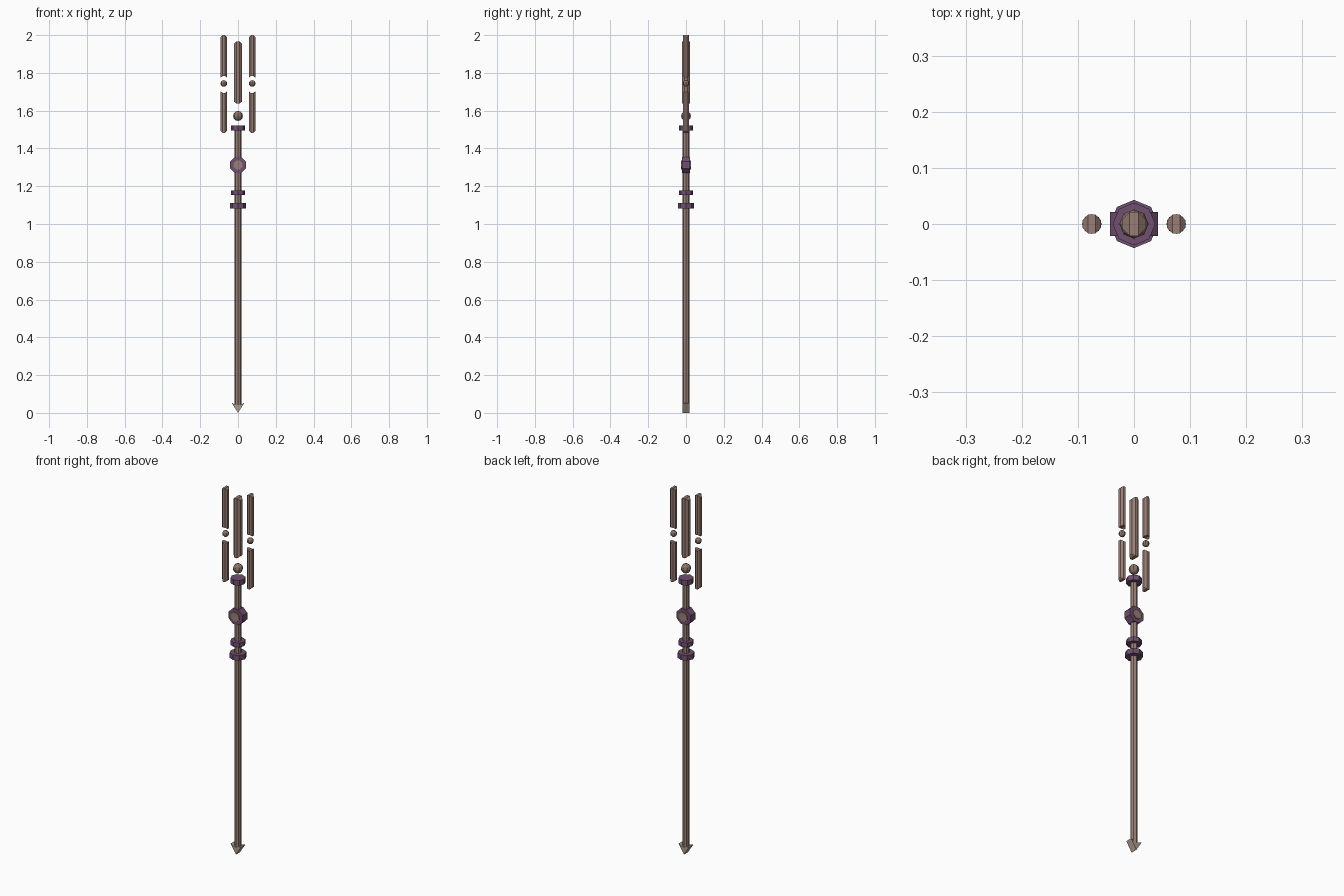
import bpy, bmesh, math
from mathutils import Matrix

if "Cube" in bpy.data.objects:
    bpy.data.objects.remove(bpy.data.objects["Cube"])


def material(name, rgb):
    m = bpy.data.materials.new(name)
    lin = [(c / 255 / 12.92 if c < 11 else ((c / 255 + 0.055) / 1.055) ** 2.4) for c in rgb]
    m.diffuse_color = (*lin, 1)
    m.use_nodes = True
    m.node_tree.nodes["Principled BSDF"].inputs["Base Color"].default_value = m.diffuse_color
    return m


WOOD = material("dusty brown", (154, 127, 118))
BEAD = material("bead brown", (142, 120, 106))
PURPLE = material("muted purple", (112, 80, 112))
STONE = material("pale stone", (172, 158, 142))


def finish(name, bm, mat):
    bmesh.ops.recalc_face_normals(bm, faces=bm.faces)
    me = bpy.data.meshes.new(name)
    bm.to_mesh(me)
    bm.free()
    me.materials.append(mat)
    ob = bpy.data.objects.new(name, me)
    bpy.context.collection.objects.link(ob)
    return ob


def prism(name, r, depth, z, mat, turn=0.0, along_y=False):
    """Eight-sided prism centred at height z."""
    bm = bmesh.new()
    mtx = Matrix.Translation((0, 0, z))
    if along_y:
        mtx = mtx @ Matrix.Rotation(math.pi / 2, 4, 'X')
    mtx = mtx @ Matrix.Rotation(turn, 4, 'Z')
    bmesh.ops.create_cone(bm, cap_ends=True, segments=8, radius1=r, radius2=r,
                          depth=depth, matrix=mtx)
    return finish(name, bm, mat)


def bead(name, x, z, r):
    bm = bmesh.new()
    bmesh.ops.create_uvsphere(bm, u_segments=8, v_segments=6, radius=r,
                              matrix=Matrix.Translation((x, 0, z)))
    return finish(name, bm, BEAD)


def bar(name, cx, r, bottom, top):
    """Octagonal bar; bottom and top are (z at middle, z at outer edge)."""
    a = 0.4 * r
    section = [(r, a), (a, r), (-a, r), (-r, a), (-r, -a), (-a, -r), (a, -r), (r, -a)]
    bm = bmesh.new()
    rings = []
    for mid, edge in (bottom, top):
        rings.append([bm.verts.new((cx + x, y, edge if abs(x) > a + 1e-6 else mid))
                      for x, y in section])
    for i in range(8):
        j = (i + 1) % 8
        bm.faces.new((rings[0][i], rings[0][j], rings[1][j], rings[1][i]))
    for v in rings:
        bm.faces.new((v[0], v[1], v[6], v[7]))   # one sloped side
        bm.faces.new((v[1], v[2], v[5], v[6]))   # middle strip
        bm.faces.new((v[2], v[3], v[4], v[5]))   # other sloped side
    return finish(name, bm, WOOD)


# long shaft and its collars
prism("shaft", 0.0175, 1.47, 0.765, WOOD)
prism("lower_collar", 0.043, 0.028, 1.096, PURPLE)
prism("middle_collar", 0.038, 0.024, 1.165, PURPLE)
prism("top_collar", 0.038, 0.028, 1.508, PURPLE)

# round medallion facing front and back
prism("medallion", 0.046, 0.042, 1.312, PURPLE, math.pi / 8, True)
prism("medallion_stone", 0.026, 0.052, 1.312, WOOD, math.pi / 8, True)

# floating head: centre bar with bead below, split side bars with beads
bead("centre_bead", 0, 1.572, 0.026)
bar("centre_bar", 0, 0.021, (1.637, 1.648), (1.966, 1.954))
for side, x in (("left", -0.075), ("right", 0.075)):
    bar(side + "_upper_bar", x, 0.0165, (1.783, 1.775), (2.0, 1.990))
    bar(side + "_lower_bar", x, 0.0165, (1.483, 1.492), (1.694, 1.702))
    bead(side + "_bead", x, 1.744, 0.0175)

# arrow-shaped foot
bm = bmesh.new()
outline = [(0, 0), (0.033, 0.052), (0, 0.04), (-0.033, 0.052)]
front = bm.faces.new([bm.verts.new((x, -0.018, z)) for x, z in outline])
new = bmesh.ops.extrude_face_region(bm, geom=[front])["geom"]
bmesh.ops.translate(bm, vec=(0, 0.036, 0),
                    verts=[g for g in new if isinstance(g, bmesh.types.BMVert)])
finish("foot_tip", bm, STONE)
